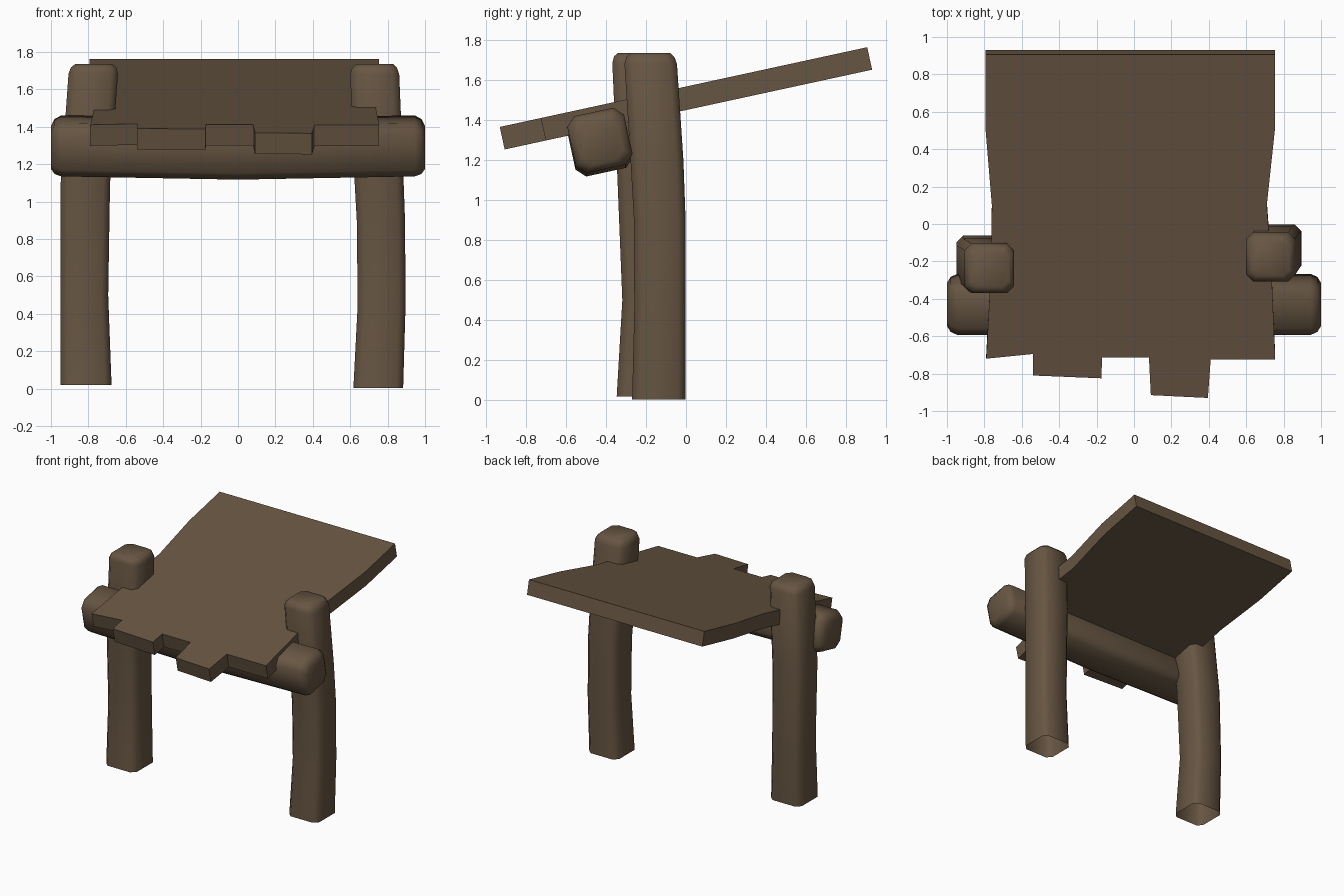
import bpy, bmesh, math
from mathutils import Vector

if "Cube" in bpy.data.objects:
    bpy.data.objects.remove(bpy.data.objects["Cube"])

wood = bpy.data.materials.new("dark brown wood")
wood.diffuse_color = (0.135, 0.092, 0.055, 1)
wood.use_nodes = True
wood.node_tree.nodes["Principled BSDF"].inputs["Base Color"].default_value = wood.diffuse_color


def finish(bm, name, angle):
    bmesh.ops.recalc_face_normals(bm, faces=bm.faces)
    me = bpy.data.meshes.new(name)
    bm.to_mesh(me)
    bm.free()
    me.materials.append(wood)
    ob = bpy.data.objects.new(name, me)
    bpy.context.collection.objects.link(ob)
    bpy.ops.object.select_all(action='DESELECT')
    ob.select_set(True)
    bpy.context.view_layer.objects.active = ob
    bpy.ops.object.shade_smooth_by_angle(angle=math.radians(angle))
    return ob


def chamfered_square(half, cut, turn=0):
    """Eight corner points of a square with its corners cut off."""
    a, b = half, half - cut
    pts = [(a, -b), (a, b), (b, a), (-b, a), (-a, b), (-a, -b), (-b, -a), (b, -a)]
    c, s = math.cos(turn), math.sin(turn)
    return [(u * c - v * s, u * s + v * c) for u, v in pts]


def loft(name, rings, cap_start):
    bm = bmesh.new()
    loops = [[bm.verts.new(p) for p in ring] for ring in rings]
    for lo, hi in zip(loops, loops[1:]):
        for i in range(8):
            j = (i + 1) % 8
            bm.faces.new((lo[i], lo[j], hi[j], hi[i]))
    bm.faces.new(loops[-1])
    if cap_start:
        bm.faces.new(loops[0][::-1])
    bm.normal_update()
    return finish(bm, name, 60)


def post(name, stations):
    # crooked post, hollow underneath like a log shell
    rings = [[(x + u, y + v, z) for u, v in chamfered_square(h, 0.036)]
             for x, y, z, h in stations]
    loft(name, rings, False)


# Two crooked posts: centre x, centre y, height, half width
post("left_post", [(-0.812, -0.21, 0.02, 0.136), (-0.822, -0.19, 0.5, 0.128),
                   (-0.816, -0.21, 1.1, 0.132), (-0.774, -0.236, 1.685, 0.132),
                   (-0.772, -0.238, 1.718, 0.121), (-0.771, -0.239, 1.735, 0.100)])
post("right_post", [(0.75, -0.136, 0.005, 0.133), (0.768, -0.13, 0.45, 0.128),
                    (0.764, -0.131, 0.9, 0.129), (0.75, -0.145, 1.2, 0.132),
                    (0.731, -0.176, 1.68, 0.131), (0.730, -0.178, 1.715, 0.120),
                    (0.730, -0.178, 1.735, 0.100)])

# Cross beam, slightly sagging, tilted with the board
TILT = math.atan(0.217)
rings = []
for x, z, half in [(-1.0, 1.29, 0.105), (-0.98, 1.295, 0.132), (-0.945, 1.298, 0.145),
                   (0, 1.283, 0.147),
                   (0.945, 1.298, 0.145), (0.98, 1.295, 0.132), (1.0, 1.29, 0.105)]:
    rings.append([(x, -0.43 + u, z + v) for u, v in chamfered_square(half, 0.045, TILT)])
loft("cross_beam", rings, True)

# Tilted board with waisted sides and a stepped, broken front edge
outline = [(-0.79, -0.72), (-0.54, -0.695), (-0.54, -0.81), (-0.175, -0.825),
           (-0.17, -0.715), (0.08, -0.715), (0.09, -0.915), (0.395, -0.93),
           (0.41, -0.725), (0.755, -0.725), (0.735, -0.25), (0.71, 0.1),
           (0.755, 0.52), (0.755, 0.905), (-0.795, 0.905), (-0.795, 0.52),
           (-0.76, 0.1), (-0.765, -0.25)]
drop = Vector((0, math.sin(TILT), -math.cos(TILT))) * 0.115
bm = bmesh.new()
top = [bm.verts.new((x, y, 1.567 + 0.217 * y)) for x, y in outline]
bottom = [bm.verts.new(v.co + drop) for v in top]
bm.faces.new(top)
bm.faces.new(bottom[::-1])
for i in range(len(top)):
    j = (i + 1) % len(top)
    bm.faces.new((top[j], top[i], bottom[i], bottom[j]))
finish(bm, "tilted_board", 30)
